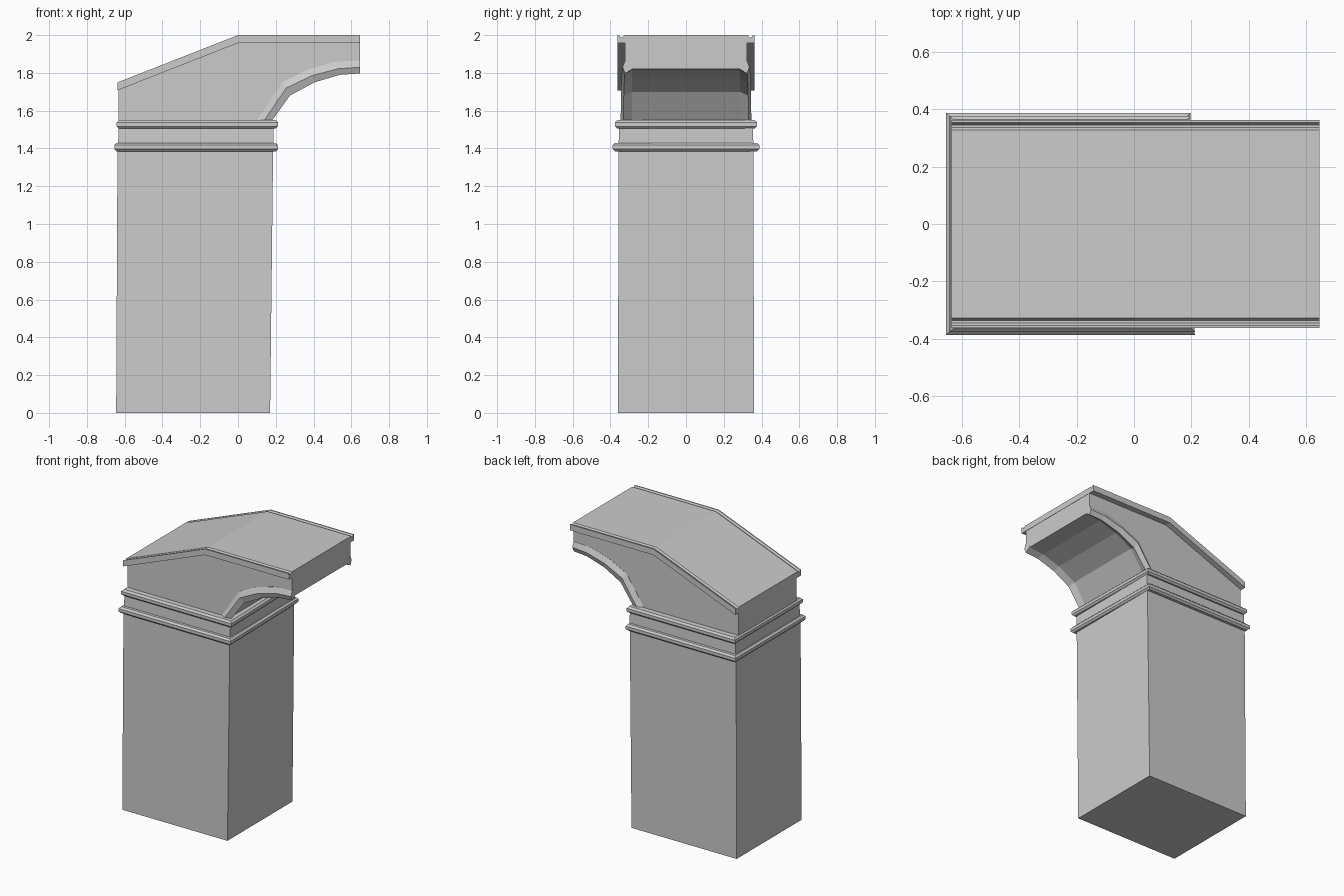
import bpy, bmesh

if "Cube" in bpy.data.objects:
    bpy.data.objects.remove(bpy.data.objects["Cube"])


def loft(name, rings, closed=False):
    """Skin equal-length rings of points; cap the ends unless closed."""
    bm = bmesh.new()
    vs = [[bm.verts.new(p) for p in r] for r in rings]
    n = len(rings[0])
    for i in range(len(vs) if closed else len(vs) - 1):
        a, b = vs[i], vs[(i + 1) % len(vs)]
        for j in range(n):
            k = (j + 1) % n
            bm.faces.new((a[j], a[k], b[k], b[j]))
    if not closed:
        bm.faces.new(vs[0])
        bm.faces.new(vs[-1])
    bmesh.ops.recalc_face_normals(bm, faces=bm.faces)
    me = bpy.data.meshes.new(name)
    bm.to_mesh(me)
    bm.free()
    ob = bpy.data.objects.new(name, me)
    bpy.context.collection.objects.link(ob)
    return ob


def rect(x0, x1, y, z):
    return [(x0, -y, z), (x1, -y, z), (x1, y, z), (x0, y, z)]


# Slightly flared square shaft and the neck between the mouldings
loft("shaft", [rect(-0.645, 0.17, 0.36, 0), rect(-0.638, 0.186, 0.357, 1.40)])
loft("neck", [rect(-0.635, 0.188, 0.358, 1.40), rect(-0.632, 0.188, 0.352, 1.54)])


# Rounded moulding bands running round all four sides
def band(name, x0, x1, y, z0, z1):
    d, c = 0.05, 0.012
    section = [(-d, z0), (-c, z0), (0, z0 + c), (0, z1 - c), (-c, z1), (-d, z1)]
    corners = [(x0, -y, -1, -1), (x1, -y, 1, -1), (x1 - 0.015, y, 1, 1), (x0, y, -1, 1)]
    loft(name, [[(x + sx * o, yy + sy * o, z) for o, z in section]
                for x, yy, sx, sy in corners], True)


band("lower_moulding", -0.655, 0.212, 0.388, 1.385, 1.43)
band("upper_moulding", -0.642, 0.212, 0.376, 1.505, 1.55)

# Bracket head: side profile with a stepped arch, extruded across the width
arch = [(0.645, 1.82), (0.53, 1.81), (0.395, 1.77), (0.265, 1.70), (0.165, 1.55)]
profile = [(-0.633, 1.52), (-0.633, 1.74), (0, 1.99), (0.645, 1.99)] + arch + [(0.15, 1.52)]
loft("bracket_head", [[(x, y, z) for x, z in profile] for y in (-0.322, 0.322)])

# Top slab with a groove beside each edge and overhanging side trims
edge = [(0.362, -0.042), (0.362, 0), (0.354, 0), (0.346, -0.012), (0.336, -0.012), (0.328, 0)]
section = edge + [(-y, z) for y, z in reversed(edge)]
loft("top_trim", [[(x, y, top + dz) for y, dz in section]
                  for x, top in ((-0.637, 1.75), (0, 2.0), (0.647, 2.0))])

# Moulded rib following the arch on each side, flaring toward the foot
line_a = [(0.646, 1.865), (0.52, 1.86), (0.375, 1.82), (0.235, 1.75), (0.10, 1.55), (0.085, 1.53)]
line_b = [(0.646, 1.83), (0.53, 1.822), (0.39, 1.785), (0.255, 1.72), (0.14, 1.55), (0.125, 1.53)]
line_c = [(0.646, 1.797), (0.54, 1.79), (0.405, 1.75), (0.275, 1.68), (0.182, 1.55), (0.167, 1.53)]
line_d = arch + [(0.15, 1.53)]
for side, s in (("front", -1), ("back", 1)):
    rings = []
    for i, (a, b, c, d) in enumerate(zip(line_a, line_b, line_c, line_d)):
        f = 0.0025 * i
        rings.append([(p[0], s * y, p[1]) for p, y in
                      ((a, 0.30), (a, 0.323), (b, 0.336 + f), (c, 0.322 + f), (d, 0.285))])
    loft(side + "_arch_rib", rings)
